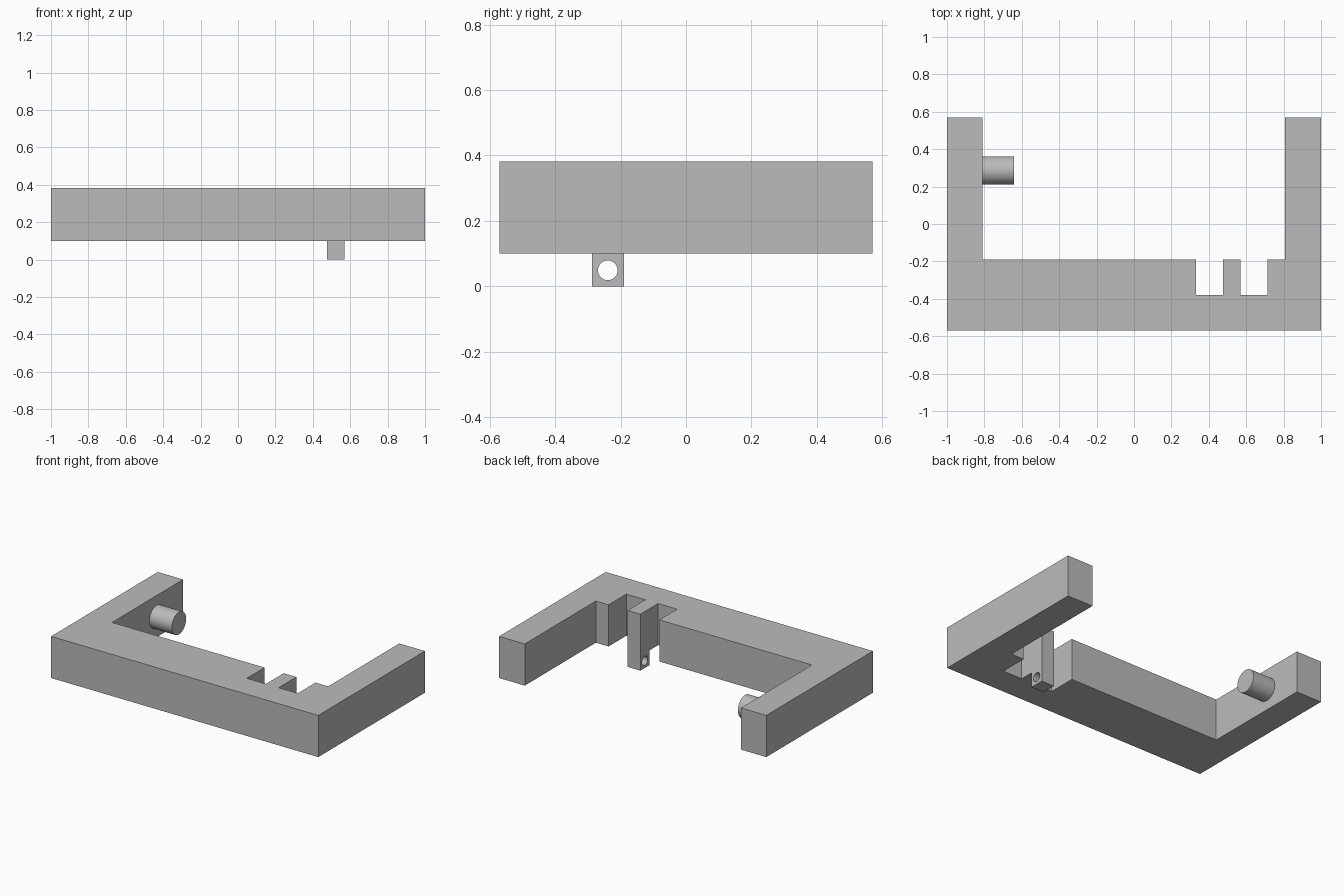
import bpy, bmesh
from math import radians
from mathutils import Matrix, Vector

cube = bpy.data.objects.get("Cube")
if cube:
    bpy.data.objects.remove(cube, do_unlink=True)

grey = bpy.data.materials.new("plain grey")
grey.use_nodes = True
colour = (0.5, 0.5, 0.5, 1)
grey.diffuse_color = colour
grey.node_tree.nodes["Principled BSDF"].inputs["Base Color"].default_value = colour


def finish(name, bm):
    bmesh.ops.recalc_face_normals(bm, faces=bm.faces)
    mesh = bpy.data.meshes.new(name)
    bm.to_mesh(mesh)
    bm.free()
    mesh.materials.append(grey)
    obj = bpy.data.objects.new(name, mesh)
    bpy.context.collection.objects.link(obj)
    return obj


def extrude(name, points, direction):
    """Closed outline pushed along a direction into a solid."""
    bm = bmesh.new()
    face = bm.faces.new([bm.verts.new(p) for p in points])
    result = bmesh.ops.extrude_face_region(bm, geom=[face], use_keep_orig=True)
    moved = [g for g in result["geom"] if isinstance(g, bmesh.types.BMVert)]
    bmesh.ops.translate(bm, verts=moved, vec=Vector(direction))
    return finish(name, bm)


def rod(name, radius, x0, x1, y, z):
    """Cylinder lying along x."""
    bm = bmesh.new()
    place = Matrix.Translation(((x0 + x1) / 2, y, z)) @ Matrix.Rotation(radians(90), 4, 'Y')
    bmesh.ops.create_cone(bm, cap_ends=True, segments=64, radius1=radius,
                          radius2=radius, depth=x1 - x0, matrix=place)
    return finish(name, bm)


def smooth(obj):
    bpy.ops.object.select_all(action='DESELECT')
    obj.select_set(True)
    bpy.context.view_layer.objects.active = obj
    bpy.ops.object.shade_smooth_by_angle(angle=radians(30))


bottom, top = 0.1, 0.382
front, back = -0.57, 0.57
bar_back, slot_floor = -0.19, -0.38
finger_left, finger_right = 0.57, 0.475

# U-shaped frame with one wide recess that holds the finger
outline = [(-1, front), (1, front), (1, back), (0.808, back), (0.808, bar_back),
           (0.713, bar_back), (0.713, slot_floor), (0.332, slot_floor),
           (0.332, bar_back), (-0.81, bar_back), (-0.81, back), (-1, back)]
extrude("frame", [(x, y, bottom) for x, y in outline], (0, 0, top - bottom))

# Finger between the two slots, with a lug hanging below the frame
profile = [(slot_floor, top), (bar_back, top), (bar_back, 0),
           (-0.287, 0), (-0.287, bottom), (slot_floor, bottom)]
finger = extrude("finger_with_lug", [(finger_right, y, z) for y, z in profile],
                 (finger_left - finger_right, 0, 0))

# Round hole through the lug
cutter = rod("hole_cutter", 0.03, finger_right - 0.1, finger_left + 0.1, -0.239, 0.049)
cutter.hide_render = True
hole = finger.modifiers.new("hole", 'BOOLEAN')
hole.operation = 'DIFFERENCE'
hole.object = cutter
bpy.context.view_layer.objects.active = finger
bpy.ops.object.modifier_apply(modifier=hole.name)
bpy.data.objects.remove(cutter, do_unlink=True)
smooth(finger)

# Peg on the inner side of the right arm
smooth(rod("peg", 0.076, -0.81, -0.642, 0.286, 0.24))
